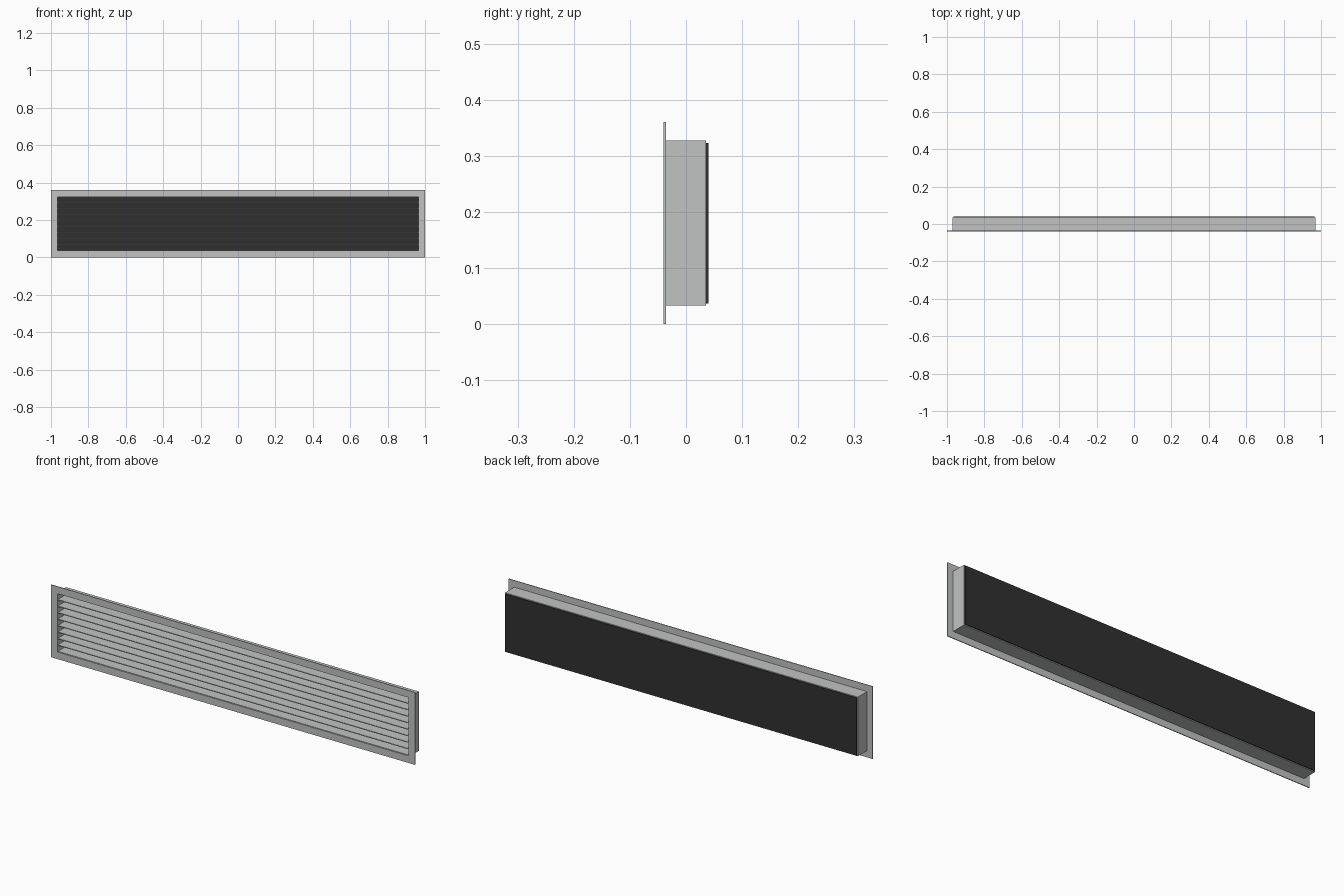
import bpy, bmesh

if "Cube" in bpy.data.objects:
    bpy.data.objects.remove(bpy.data.objects["Cube"])

def material(name, rgb):
    m = bpy.data.materials.new(name)
    m.diffuse_color = (*rgb, 1)
    m.use_nodes = True
    m.node_tree.nodes["Principled BSDF"].inputs["Base Color"].default_value = m.diffuse_color
    return m

METAL = material("grey metal", (0.53, 0.55, 0.54))
DARK = material("dark backing", (0.03, 0.03, 0.03))
CZ = 0.18  # middle height of the grille

def box(name, x, y0, y1, z0, z1, mat):
    bm = bmesh.new()
    bmesh.ops.create_cube(bm, size=1)
    for v in bm.verts:
        v.co = (v.co.x * 2 * x, y1 if v.co.y > 0 else y0, z1 if v.co.z > 0 else z0)
    return finish(name, bm, mat)

def finish(name, bm, mat):
    bmesh.ops.recalc_face_normals(bm, faces=bm.faces)
    me = bpy.data.meshes.new(name)
    bm.to_mesh(me)
    bm.free()
    me.materials.append(mat)
    ob = bpy.data.objects.new(name, me)
    bpy.context.collection.objects.link(ob)
    return ob

def frame(name, outer, inner, y0, y1, mat):
    """Rectangular tube: half sizes of outer and inner outline, running y0 to y1."""
    bm = bmesh.new()
    def ring(half, y):
        return [bm.verts.new((sx * half[0], y, CZ + sz * half[1]))
                for sx, sz in ((-1, -1), (1, -1), (1, 1), (-1, 1))]
    rings = [ring(outer, y0), ring(outer, y1), ring(inner, y1), ring(inner, y0)]
    for a, b in zip(rings, rings[1:] + rings[:1]):
        for i in range(4):
            j = (i + 1) % 4
            bm.faces.new((a[i], a[j], b[j], b[i]))
    return finish(name, bm, mat)

# Front flange and the duct collar behind it
frame("front_flange", (1.0, 0.18), (0.965, 0.145), -0.04, -0.036, METAL)
frame("duct_collar", (0.97, 0.147), (0.965, 0.143), -0.036, 0.036, METAL)

# Dark panel closing the back
box("back_panel", 0.966, 0.036, 0.04, CZ - 0.143, CZ + 0.143, DARK)

# Horizontal louvre slats
GAPS = 9
for i in range(1, GAPS):
    z = CZ - 0.145 + 0.29 * i / GAPS
    box(f"slat_{i}", 0.965, -0.036, 0.03, z - 0.002, z + 0.002, METAL)
